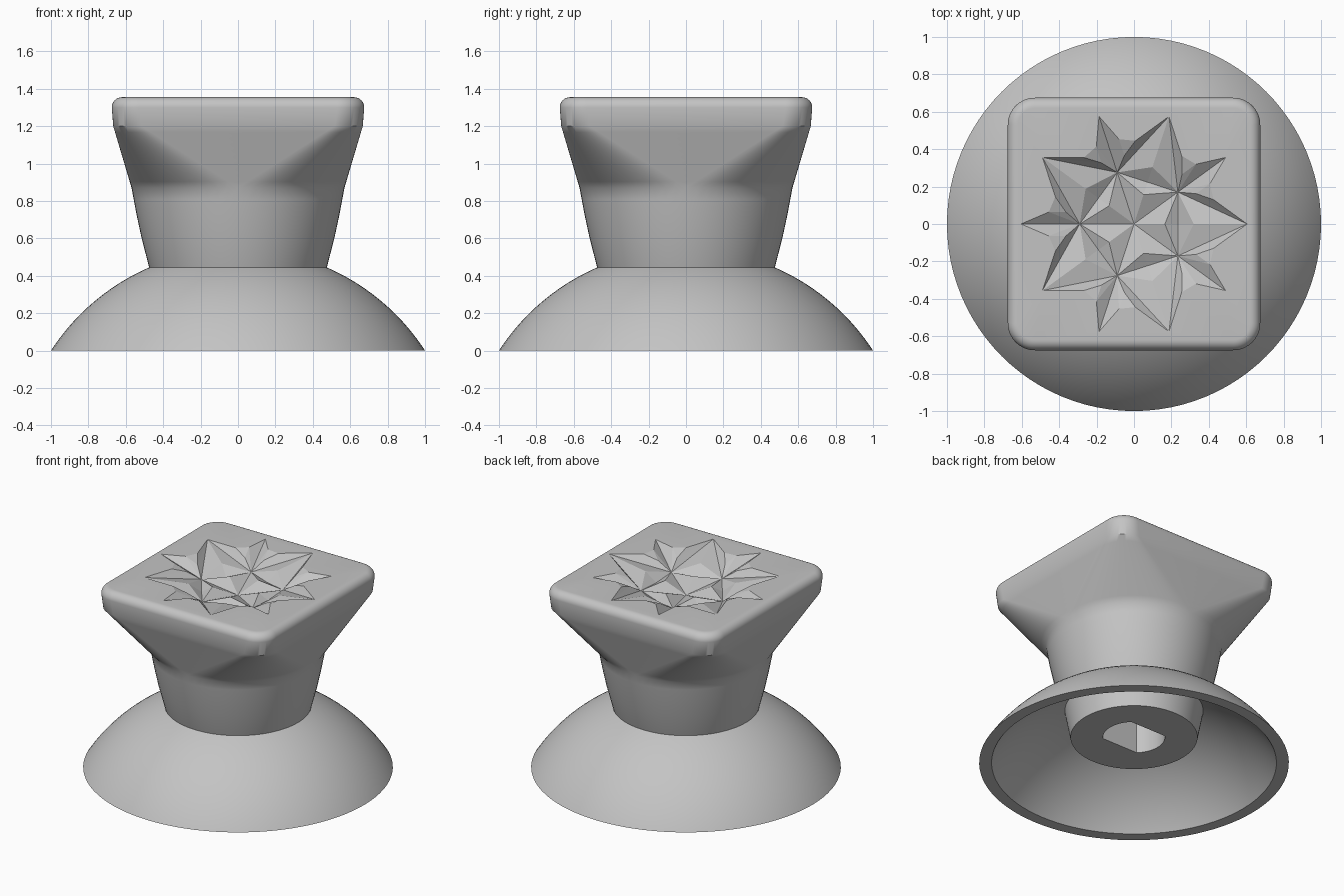
import bpy, bmesh
from math import sin, cos, pi, radians, sqrt

cube = bpy.data.objects.get("Cube")
if cube:
    bpy.data.objects.remove(cube, do_unlink=True)

grey = bpy.data.materials.new("plain_grey")
grey.use_nodes = True
grey.diffuse_color = (0.55, 0.55, 0.55, 1)
grey.node_tree.nodes["Principled BSDF"].inputs["Base Color"].default_value = (0.55, 0.55, 0.55, 1)

TOP = 1.355


def finish(bm, name, smooth):
    bmesh.ops.remove_doubles(bm, verts=bm.verts[:], dist=0.0005)
    mesh = bpy.data.meshes.new(name)
    bm.to_mesh(mesh)
    bm.free()
    obj = bpy.data.objects.new(name, mesh)
    bpy.context.collection.objects.link(obj)
    mesh.materials.append(grey)
    if smooth:
        bpy.ops.object.select_all(action="DESELECT")
        obj.select_set(True)
        bpy.context.view_layer.objects.active = obj
        bpy.ops.object.shade_smooth_by_angle(angle=radians(35))
    return obj


def loft(bm, rings):
    """Skin a stack of closed rings; the outer wall runs downwards."""
    loops = [[bm.verts.new(p) for p in ring] for ring in rings]
    for a, b in zip(loops, loops[1:]):
        for i in range(len(a)):
            j = (i + 1) % len(a)
            bm.faces.new((b[i], b[j], a[j], a[i]))
    return loops


def circle(r, z, flat=9):
    """Ring of points, with its y clipped to make two flats."""
    pts = []
    for i in range(96):
        t = 2 * pi * i / 96
        pts.append((r * cos(t), max(-flat, min(flat, r * sin(t))), z))
    return pts


def rounded_square(half, corner, z, steps=16):
    pts = []
    for q in range(4):
        mid = pi / 4 + q * pi / 2
        cx = (half - corner) * sqrt(2) * cos(mid)
        cy = (half - corner) * sqrt(2) * sin(mid)
        for k in range(steps + 1):
            t = mid - pi / 4 + k * pi / 2 / steps
            pts.append((cx + corner * cos(t), cy + corner * sin(t), z))
    return pts


# Hollow domed base with a tapered boss and a flat-sided socket
CENTRE = -0.648


def dome(radius, r):
    return (r, max(0, CENTRE + sqrt(radius ** 2 - r ** 2)))


N = 16
profile = [dome(1.1916, 0.475 + 0.525 * sin(pi / 2 * k / N)) for k in range(N + 1)]
profile += [dome(1.1253, 0.447 + 0.473 * sin(pi / 2 * k / N)) for k in range(N, -1, -1)]
profile.append((0.41, 0.19))
rings = [circle(r, z) for r, z in profile]
rings += [circle(0.2, 0.19, 0.141), circle(0.2, 0.6, 0.141)]
bm = bmesh.new()
loops = loft(bm, rings)
bm.faces.new(loops[-1])
bm.normal_update()
if bm.faces[:][-1].normal.z > 0:
    bm.faces[:][-1].normal_flip()
finish(bm, "domed_base", True)

# Carved rosette: one half sector, mirrored and repeated five times
# Each point is radius, angle from the node axis, depth
half_sector = {
    "centre": (0, 0, 0.13), "node": (0.29, 0, 0.095),
    "short_tip": (0.605, 0, 0), "short_side": (0.46, 8, 0),
    "dish": (0.37, 10, 0.035), "long_side": (0.445, 19, 0),
    "long_tip": (0.605, 36, 0), "outer_ridge": (0.32, 36, 0.045),
    "valley": (0.235, 36, 0.105), "inner_ridge": (0.165, 36, 0.07),
}
facets = [
    "centre node inner_ridge", "inner_ridge node valley", "valley node outer_ridge",
    "outer_ridge node long_tip", "long_tip node dish", "long_tip dish long_side",
    "dish short_side long_side", "node short_side dish", "node short_tip short_side",
]


def place(key, sector, side):
    r, a, d = half_sector[key]
    t = radians(36 + 72 * sector + side * a)
    return (r * cos(t), r * sin(t), TOP - d)


bm = bmesh.new()
for sector in range(5):
    for side in (1, -1):
        for facet in facets:
            f = bm.faces.new([bm.verts.new(place(k, sector, side)) for k in facet.split()])
            f.normal_update()
            if f.normal.z < 0:
                f.normal_flip()
finish(bm, "carved_rosette", False)

# Grip: round neck flaring to a rounded square head
rings = []
for k in range(9):
    t = pi / 2 * k / 8
    rings.append(rounded_square(0.62 + 0.055 * sin(t), 0.09 + 0.055 * sin(t), 1.30 + 0.055 * cos(t)))
for k in range(11):
    t = k / 10
    rings.append(rounded_square(0.667 - 0.098 * t, 0.15 + 0.419 * t, 1.2 - 0.33 * t))
for r, z in ((0.558, 0.81), (0.543, 0.73), (0.515, 0.6), (0.475, 0.445), (0.46, 0.4)):
    rings.append(rounded_square(r, r, z))
bm = bmesh.new()
loops = loft(bm, rings)

# Flat top around the rosette outline
outline = []
for sector in range(5):
    for key, side in (("long_side", -1), ("short_side", -1), ("short_tip", 1),
                      ("short_side", 1), ("long_side", 1), ("long_tip", 1)):
        outline.append(bm.verts.new(place(key, sector, side)))
edges = [bm.edges.new((v, outline[i - 1])) for i, v in enumerate(outline)]
rim = loops[0]
edges += [bm.edges.get((v, rim[i - 1])) for i, v in enumerate(rim)]
filled = bmesh.ops.triangle_fill(bm, edges=edges, use_beauty=True, normal=(0, 0, 1))
for f in filled["geom"]:
    if isinstance(f, bmesh.types.BMFace):
        f.normal_update()
        if f.normal.z < 0:
            f.normal_flip()
finish(bm, "grip", True)
